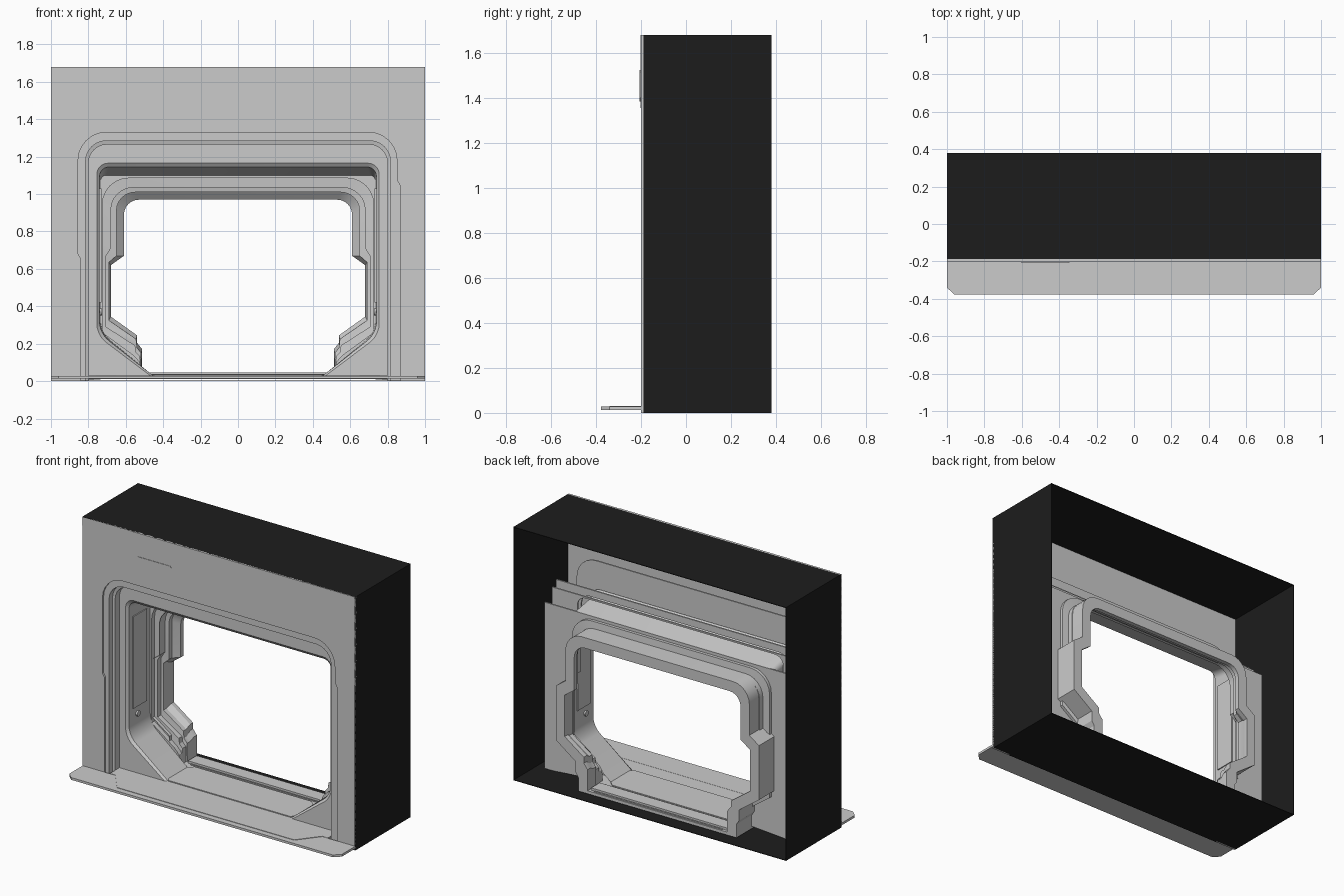
import bpy, bmesh, math
from mathutils import Vector

if "Cube" in bpy.data.objects:
    bpy.data.objects.remove(bpy.data.objects["Cube"])

black = bpy.data.materials.new("black")
black.diffuse_color = (0.012, 0.012, 0.012, 1)
black.use_nodes = True
black.node_tree.nodes["Principled BSDF"].inputs["Base Color"].default_value = black.diffuse_color


def finish(bm, name, mat=None, recalc=True):
    bmesh.ops.remove_doubles(bm, verts=bm.verts, dist=0.0003)
    if recalc:
        bmesh.ops.recalc_face_normals(bm, faces=bm.faces)
    me = bpy.data.meshes.new(name)
    bm.to_mesh(me)
    bm.free()
    ob = bpy.data.objects.new(name, me)
    bpy.context.collection.objects.link(ob)
    if mat:
        me.materials.append(mat)
    return ob


def smooth(ob):
    bpy.ops.object.select_all(action='DESELECT')
    ob.select_set(True)
    bpy.context.view_layer.objects.active = ob
    bpy.ops.object.shade_smooth_by_angle(angle=math.radians(28))


def path(corners, mirror=True, n=7):
    """Open arch outline in x-z, from bottom right over the top to bottom left."""
    c = [(*p, 0)[:3] for p in corners]
    if mirror:
        c += [(-x, z, r) for x, z, r in reversed(c)]
    out = []
    for i, (x, z, r) in enumerate(c):
        p = Vector((x, z))
        if r == 0:
            out.append(p)
            continue
        a = p + (Vector(c[i - 1][:2]) - p).normalized() * r
        b = p + (Vector(c[i + 1][:2]) - p).normalized() * r
        c1, c2 = a.lerp(p, .55), b.lerp(p, .55)
        for k in range(n):
            t = k / (n - 1)
            s = 1 - t
            out.append(a * s**3 + c1 * 3 * s * s * t + c2 * 3 * s * t * t + b * t**3)
    return out


def loft(name, loops):
    """Skin a series of (outline, y) arches."""
    bm = bmesh.new()
    rows = [[bm.verts.new((p.x, y, p.y)) for p in pts] for pts, y in loops]
    for a, b in zip(rows, rows[1:]):
        for i in range(len(a) - 1):
            bm.faces.new((a[i], a[i + 1], b[i + 1], b[i]))
    ob = finish(bm, name, recalc=False)
    smooth(ob)
    return ob


def prism(name, pts, axis, lo, hi, mat=None):
    """Extrude a flat outline along y (x-z outline) or z (x-y outline)."""
    bm = bmesh.new()
    co = lambda p, h: (p[0], h, p[1]) if axis == 'y' else (p[0], p[1], h)
    f = bm.faces.new([bm.verts.new(co(p, lo)) for p in pts])
    g = bmesh.ops.extrude_face_region(bm, geom=[f])
    d = Vector(co((0, 0), hi - lo))
    for v in g['geom']:
        if isinstance(v, bmesh.types.BMVert):
            v.co += d
    return finish(bm, name, mat)


def box(name, x0, x1, y0, y1, z0, z1, mat=None):
    return prism(name, [(x0, y0), (x1, y0), (x1, y1), (x0, y1)], 'z', z0, z1, mat)


def arch_plate(name, outer, inner, y0, y1):
    return prism(name, outer + inner[::-1], 'y', y0, y1)


def rect(hw, top, r=0):
    return path([(hw, 0), (hw, top, r)])


# arch outlines of the front rim (slightly asymmetric)
rim_out = path([(.87, 0), (.87, 1.04), (.85, 1.075), (.85, 1.33, .15),
                (-.855, 1.33, .15), (-.855, .68), (-.84, .655), (-.84, 0)], False)
rim_mid = path([(.815, 0), (.815, 1.04), (.815, 1.075), (.815, 1.285, .11),
                (-.815, 1.285, .11), (-.815, .68), (-.815, .655), (-.815, 0)], False)
rim_in = path([(.80, 0), (.80, 1.04), (.80, 1.075), (.80, 1.265, .10),
               (-.80, 1.265, .10), (-.80, .68), (-.80, .655), (-.80, 0)], False)

# outlines of the tunnel
tun_1 = path([(.47, .03), (.755, .245, .06), (.755, 1.165, .06)])
tun_2 = path([(.455, .03), (.74, .255, .06), (.74, 1.145, .05)])
tun_3 = path([(.455, .03), (.735, .26, .06), (.735, 1.10, .03)])

# outlines of the stepped inner frame
fr_1 = path([(.52, .03), (.525, .10), (.54, .12), (.56, .14), (.725, .26),
             (.725, .70), (.725, .74), (.725, 1.085, .14)])
fr_2 = path([(.52, .03), (.523, .13), (.545, .155), (.55, .19), (.705, .29),
             (.705, .67), (.68, .71), (.68, 1.035, .12)])
fr_3 = path([(.515, .03), (.518, .15), (.54, .18), (.545, .225), (.69, .325),
             (.69, .635), (.65, .67), (.65, 1.01, .10)])
fr_4 = path([(.512, .03), (.512, .17), (.54, .205), (.54, .245), (.68, .345),
             (.68, .62), (.61, .67), (.61, .97, .08)])
fr_out = path([(.58, .01), (.58, .10), (.60, .13), (.60, .20), (.745, .305),
               (.745, .665), (.675, .715), (.675, 1.04, .12)])

# front wall and rim
arch_plate("front_wall", rect(1, 1.68), rim_out, -.20, -.188)
loft("front_rim", [(rim_out, -.20), (rim_out, -.188), (rim_mid, -.188),
                   (rim_mid, -.15), (rim_in, -.145), (rim_in, -.10)])
arch_plate("recess_wall", rect(.865, 1.35, .14), tun_1, -.10, -.09)

# tunnel and the stacked walls around it
loft("tunnel", [(tun_1, -.10), (tun_2, -.085), (tun_3, .13)])
arch_plate("middle_wall", rect(.94, 1.21), tun_1, .01, .02)
arch_plate("rear_wall_step", rect(.94, 1.175), tun_1, .05, .06)
arch_plate("rear_wall", rect(.94, 1.105), fr_1, .13, .14)

# inner frame stepping through to the back
loft("inner_frame", [(fr_1, .13), (fr_1, .16), (fr_2, .165), (fr_2, .20),
                     (fr_3, .205), (fr_3, .235), (fr_4, .27), (fr_4, .30),
                     (fr_out, .30), (fr_out, .14)])

# black outer casing, open at the back
T = .004
box("casing_top", -1, 1, -.2, .38, 1.68 - T, 1.68, black)
box("casing_bottom", -1, 1, -.2, .38, 0, T, black)
for s, n in ((1, "right"), (-1, "left")):
    box("casing_" + n, *sorted((s, s * (1 - T))), -.2, .38, T, 1.68 - T, black)

# raised panels above the opening
prism("header_panel", [(-.63, 1.68), (-.63, 1.37), (-.615, 1.355), (.61, 1.355),
                       (.622, 1.37), (.622, 1.68)], 'y', -.203, -.2)
prism("small_panel", [(-.605, 1.40), (-.59, 1.385), (-.45, 1.385), (-.43, 1.40),
                      (-.345, 1.40), (-.345, 1.515), (-.355, 1.525), (-.595, 1.525),
                      (-.605, 1.515)], 'y', -.206, -.203)

# threshold ledge with its inlay
prism("threshold", [(-1, -.2), (-1, -.34), (-.96, -.378), (.96, -.378), (1, -.34),
                    (1, -.2)], 'z', .013, .028)
prism("threshold_inlay", [(-.76, -.2), (-.65, -.34), (.65, -.34), (.76, -.2)],
      'z', .028, .031)

# floor of the passage
box("front_floor", -.80, .80, -.2, -.08, .01, .03)
box("floor", -.58, .58, -.08, .30, .01, .03)
prism("floor_panel", [(-.45, -.09), (.45, -.09), (.47, -.05), (.47, .12), (.43, .16),
                      (-.43, .16), (-.47, .12), (-.47, -.05)], 'z', .03, .036)
box("sill", -.50, .50, .19, .28, .03, .045)
for y in (.175, .288):
    box("floor_strip", -.47, .47, y, y + .006, .03, .037)

# jamb panels and latch buttons on the tunnel sides
for s in (1, -1):
    box("jamb_panel", *sorted((s * .731, s * .745)), -.05, .09, .42, 1.03)
    bm = bmesh.new()
    bmesh.ops.create_cone(bm, cap_ends=True, segments=20, radius1=.018,
                          radius2=.018, depth=.02)
    ob = finish(bm, "jamb_button")
    ob.rotation_euler = (0, math.pi / 2, 0)
    ob.location = (s * .737, .0, .37)
    smooth(ob)
